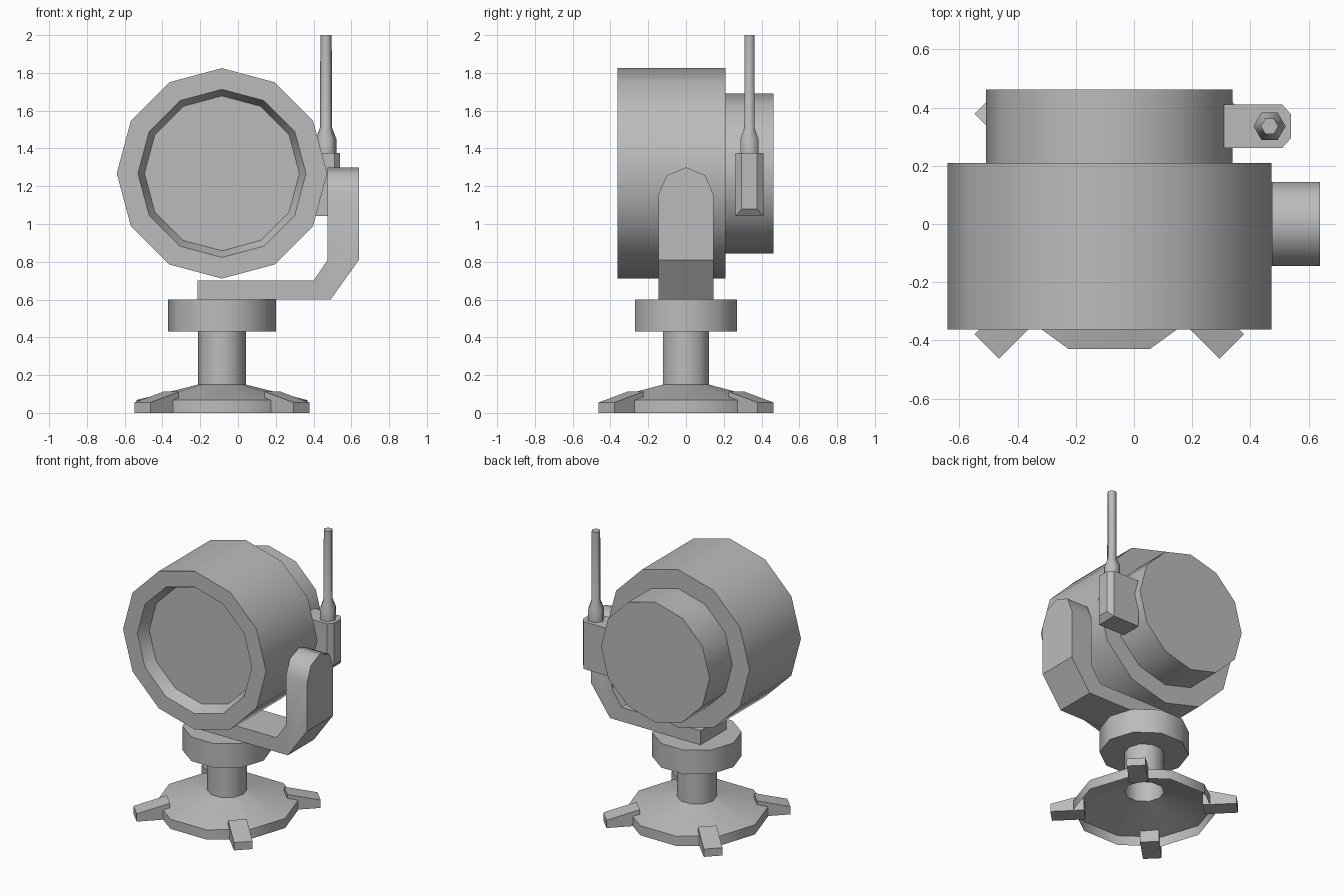
import bpy, bmesh
from math import sin, cos, pi, radians
from mathutils import Matrix, Vector

cube = bpy.data.objects.get("Cube")
if cube:
    bpy.data.objects.remove(cube, do_unlink=True)

grey = bpy.data.materials.new("plain_grey")
grey.use_nodes = True
COLOR = (0.5, 0.5, 0.5, 1)
grey.diffuse_color = COLOR
grey.node_tree.nodes["Principled BSDF"].inputs["Base Color"].default_value = COLOR

AXIS_X = -0.085          # lamp and stand centre line
LAMP_Z = 1.268


def finish(name, bm, smooth=False, sharp_angle=40):
    """Turn a bmesh into a named object with shading."""
    bmesh.ops.recalc_face_normals(bm, faces=bm.faces)
    for face in bm.faces:
        face.smooth = smooth
    for edge in bm.edges:
        if len(edge.link_faces) == 2:
            edge.smooth = edge.calc_face_angle() < radians(sharp_angle)
    mesh = bpy.data.meshes.new(name)
    bm.to_mesh(mesh)
    bm.free()
    mesh.materials.append(grey)
    obj = bpy.data.objects.new(name, mesh)
    bpy.context.collection.objects.link(obj)
    return obj


def lathe(name, profile, sides, matrix, cap_start=True, cap_end=True):
    """Revolve (radius, height) points around the local z axis."""
    bm = bmesh.new()
    rings = [[bm.verts.new((r * cos(2 * pi * i / sides), r * sin(2 * pi * i / sides), h))
              for i in range(sides)] for r, h in profile]
    for low, high in zip(rings, rings[1:]):
        for i in range(sides):
            j = (i + 1) % sides
            bm.faces.new((low[i], low[j], high[j], high[i]))
    if cap_start:
        bm.faces.new(rings[0][::-1])
    if cap_end:
        bm.faces.new(rings[-1])
    bm.transform(matrix)
    return finish(name, bm, smooth=True)


def prism(outline, to_point, depth):
    """Extrude a 2D outline along a vector."""
    bm = bmesh.new()
    face = bm.faces.new([bm.verts.new(to_point(a, b)) for a, b in outline])
    moved = bmesh.ops.extrude_face_region(bm, geom=[face])["geom"]
    bmesh.ops.translate(bm, vec=depth, verts=[v for v in moved if isinstance(v, bmesh.types.BMVert)])
    bmesh.ops.recalc_face_normals(bm, faces=bm.faces)
    return bm


# Stand: open flared base with hollow stem, and the swivel collar
upright = Matrix.Translation((AXIS_X, 0, 0))
lathe("base_and_stem", [(0.452, 0), (0.452, 0.068), (0.127, 0.15), (0.127, 0.43)],
      10, upright, cap_start=False, cap_end=False)
lathe("swivel_collar", [(0.285, 0.43), (0.285, 0.6)], 10, upright)

# Four sloped feet on the diagonals
for n in range(4):
    bm = prism([(0.38, 0), (0.596, 0), (0.596, 0.055), (0.38, 0.112)],
               lambda a, b: (a, -0.06, b), (0, 0.12, 0))
    bm.transform(upright @ Matrix.Rotation(pi / 4 + n * pi / 2, 4, "Z"))
    finish(f"foot_{n + 1}", bm)

# Lamp: local z runs towards the back
lamp = Matrix.Translation((AXIS_X, 0, LAMP_Z)) @ Matrix.Rotation(-pi / 2, 4, "X")
lathe("lamp_housing", [(0.41, -0.28), (0.445, -0.362), (0.557, -0.362), (0.557, 0.21), (0.4, 0.21)],
      12, lamp, cap_start=False)
lathe("lamp_lens", [(0.41, -0.28)], 12, lamp, cap_start=False)
lathe("rear_housing", [(0.423, 0.21), (0.423, 0.463)], 12, lamp, cap_start=False)

# Side bracket: bent bar with a rounded top
HALF = 0.145
bm = prism([(-0.215, 0.6), (0.49, 0.6), (0.64, 0.81), (0.64, 1.3),
            (0.475, 1.3), (0.475, 0.81), (0.4, 0.7), (-0.215, 0.7)],
           lambda a, b: (a, -HALF, b), (0, 2 * HALF, 0))
centre = Vector((0.55, 0, 1.3 - HALF))
for degrees in (22.5, 67.5, 112.5, 157.5):
    normal = Vector((0, cos(radians(degrees)), sin(radians(degrees))))
    cut = bmesh.ops.bisect_plane(bm, geom=bm.verts[:] + bm.edges[:] + bm.faces[:], dist=1e-5,
                                 plane_co=centre + normal * HALF * cos(pi / 8),
                                 plane_no=normal, clear_outer=True)
    bmesh.ops.holes_fill(bm, edges=[e for e in bm.edges if e.is_boundary])
bracket = finish("side_bracket", bm, smooth=True, sharp_angle=50)
for edge in bracket.data.edges:      # keep the lower bends crisp
    if all(bracket.data.vertices[v].co.z < 1 for v in edge.vertices):
        edge.use_edge_sharp = True

# Aerial box with bevelled outer corners and lower edge
bm = prism([(0.305, 0.262), (0.51, 0.262), (0.54, 0.295), (0.54, 0.377), (0.51, 0.41), (0.305, 0.41)],
           lambda a, b: (a, b, 1.042), (0, 0, 0.333))
for v in bm.verts:
    if v.co.z < 1.1 and v.co.x > 0.53:
        v.co.z = 1.08
bottom = [f for f in bm.faces if all(v.co.z < 1.1 for v in f.verts)]
inner = [v for v in bottom[0].verts if 0.5 < v.co.x < 0.53]
bmesh.ops.connect_verts(bm, verts=inner)
finish("aerial_box", bm)

# Aerial
lathe("aerial", [(0.055, 1.375), (0.055, 1.45), (0.032, 1.51), (0.03, 2)], 6,
      Matrix.Translation((0.466, 0.336, 0)), cap_start=False).data.set_sharp_from_angle(angle=radians(65))
